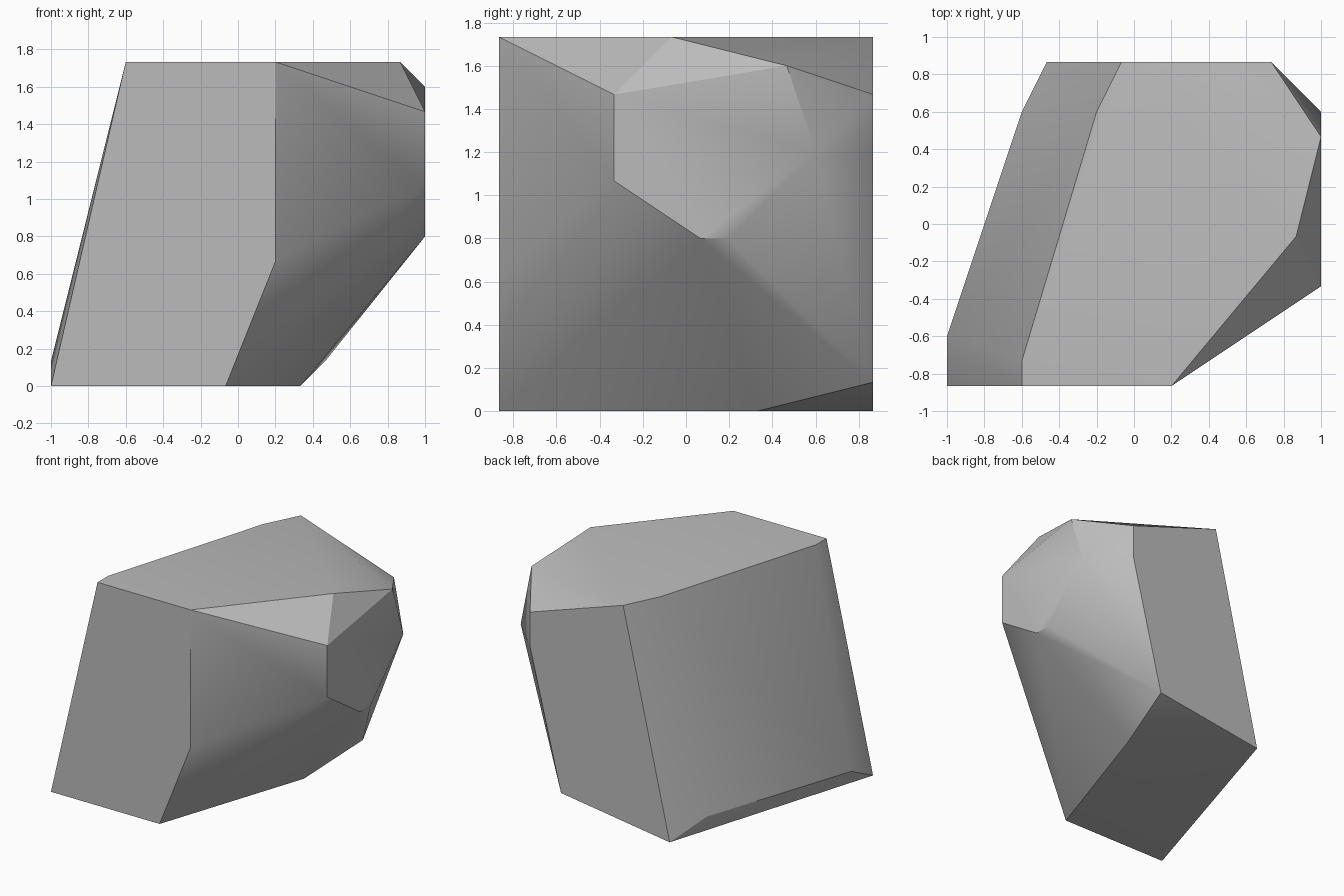
import bpy
import bmesh
import math

old = bpy.data.objects.get("Cube")
if old:
    bpy.data.objects.remove(old, do_unlink=True)

UNIT = 1 / 15  # corners sit on a coarse lattice

# Plain stone colour
stone = bpy.data.materials.new("stone_grey")
stone.use_nodes = True
grey = (0.5, 0.5, 0.5, 1)
stone.diffuse_color = grey
stone.node_tree.nodes["Principled BSDF"].inputs["Base Color"].default_value = grey

# Corners of each flat side of the boulder
base = [(x, y, 0) for x, y in [(-15, -13), (-1, -13), (5, 5), (-7, 13)]]
top = [(x, y, 26) for x, y in [(-9, -13), (3, -13), (13, -1),
                               (-1, 13), (-3, 9), (-9, -11)]]
side = [(15, y, z) for y, z in [(-5, 22), (-5, 16), (1, 12),
                                (3, 12), (9, 18), (7, 24)]]
back = [(x, 13, z) for x, z in [(11, 22), (11, 18), (7, 2)]]
left_chamfer = [(-15, -9, 2), (-9, 9, 2)]
front_corner = [(3, -13, 10)]

# Wrap the corners into one solid faceted boulder
bm = bmesh.new()
for corner in base + top + side + back + left_chamfer + front_corner:
    bm.verts.new([c * UNIT for c in corner])
bmesh.ops.convex_hull(bm, input=bm.verts)
bmesh.ops.dissolve_limit(bm, angle_limit=math.radians(0.5),
                         verts=bm.verts, edges=bm.edges)
bmesh.ops.recalc_face_normals(bm, faces=bm.faces)

mesh = bpy.data.meshes.new("boulder")
bm.to_mesh(mesh)
bm.free()
mesh.materials.append(stone)
boulder = bpy.data.objects.new("boulder", mesh)
bpy.context.collection.objects.link(boulder)

# Soft shading over shallow facets, crisp ridges elsewhere
bpy.context.view_layer.objects.active = boulder
boulder.select_set(True)
bpy.ops.object.shade_smooth_by_angle(angle=math.radians(30))
